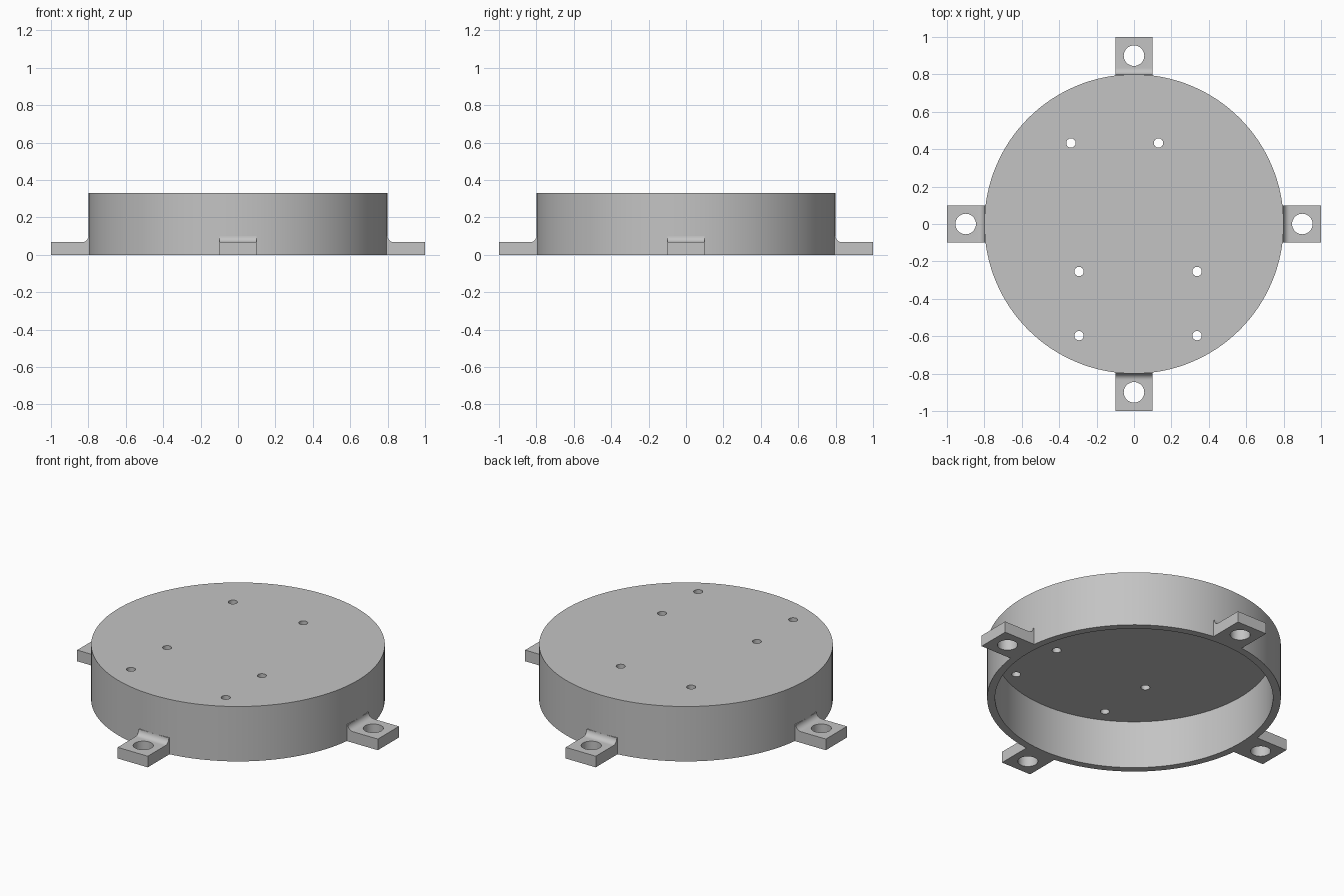
import bpy, bmesh, math
from mathutils import Matrix, Vector

cube = bpy.data.objects.get("Cube")
if cube:
    bpy.data.objects.remove(cube, do_unlink=True)

HEIGHT, FLOOR = 0.33, 0.288
OUTER, INNER = 0.8, 0.757
TAB_H, TAB_W, FILLET = 0.067, 0.1, 0.033

grey = bpy.data.materials.new("plain grey")
grey.use_nodes = True
colour = (0.55, 0.55, 0.55, 1)
grey.diffuse_color = colour
grey.node_tree.nodes["Principled BSDF"].inputs["Base Color"].default_value = colour


def make_object(name, bm):
    bmesh.ops.recalc_face_normals(bm, faces=bm.faces[:])
    mesh = bpy.data.meshes.new(name)
    bm.to_mesh(mesh)
    bm.free()
    mesh.materials.append(grey)
    obj = bpy.data.objects.new(name, mesh)
    bpy.context.collection.objects.link(obj)
    return obj


def cylinder(name, radius, z0, z1, x=0, y=0, sides=32):
    bm = bmesh.new()
    bmesh.ops.create_cone(bm, cap_ends=True, segments=sides, radius1=radius,
                          radius2=radius, depth=z1 - z0,
                          matrix=Matrix.Translation((x, y, (z0 + z1) / 2)))
    return make_object(name, bm)


def tab(name, angle):
    # Side profile with a concave fillet against the wall
    pts = [(0.78, 0), (1, 0), (1, TAB_H)]
    for i in range(9):
        a = math.pi / 2 * i / 8
        pts.append((OUTER + FILLET * (1 - math.sin(a)),
                    TAB_H + FILLET * (1 - math.cos(a))))
    pts.append((0.78, TAB_H + FILLET))
    bm = bmesh.new()
    face = bm.faces.new([bm.verts.new((x, -TAB_W, z)) for x, z in pts])
    ext = bmesh.ops.extrude_face_region(bm, geom=[face])
    moved = [v for v in ext["geom"] if isinstance(v, bmesh.types.BMVert)]
    bmesh.ops.translate(bm, vec=Vector((0, 2 * TAB_W, 0)), verts=moved)
    bmesh.ops.rotate(bm, matrix=Matrix.Rotation(angle, 3, 'Z'), verts=bm.verts[:])
    return make_object(name, bm)


def combine(target, other, operation):
    bpy.context.view_layer.objects.active = target
    mod = target.modifiers.new("combine", 'BOOLEAN')
    mod.operation = operation
    mod.solver = 'EXACT'
    mod.object = other
    bpy.ops.object.modifier_apply(modifier=mod.name)
    bpy.data.objects.remove(other, do_unlink=True)


# Round housing, open underneath
housing = cylinder("housing", OUTER, 0, HEIGHT, sides=128)
combine(housing, cylinder("cavity", INNER, -0.1, FLOOR, sides=128), 'DIFFERENCE')

# Four mounting tabs with bolt holes
for i in range(4):
    angle = i * math.pi / 2
    combine(housing, tab("mounting_tab", angle), 'UNION')
    combine(housing, cylinder("bolt_hole", 0.055, -0.1, 0.2,
                              0.9 * math.cos(angle), 0.9 * math.sin(angle)),
            'DIFFERENCE')

# Small screw holes through the top plate
for x, y in [(-0.337, 0.433), (0.131, 0.433), (-0.294, -0.254),
             (0.337, -0.254), (-0.294, -0.597), (0.337, -0.597)]:
    combine(housing, cylinder("screw_hole", 0.025, 0.2, 0.4, x, y, 24), 'DIFFERENCE')

# Smooth curved walls, crisp edges
bpy.ops.object.select_all(action='DESELECT')
housing.select_set(True)
bpy.context.view_layer.objects.active = housing
bpy.ops.object.shade_smooth_by_angle(angle=math.radians(30))
